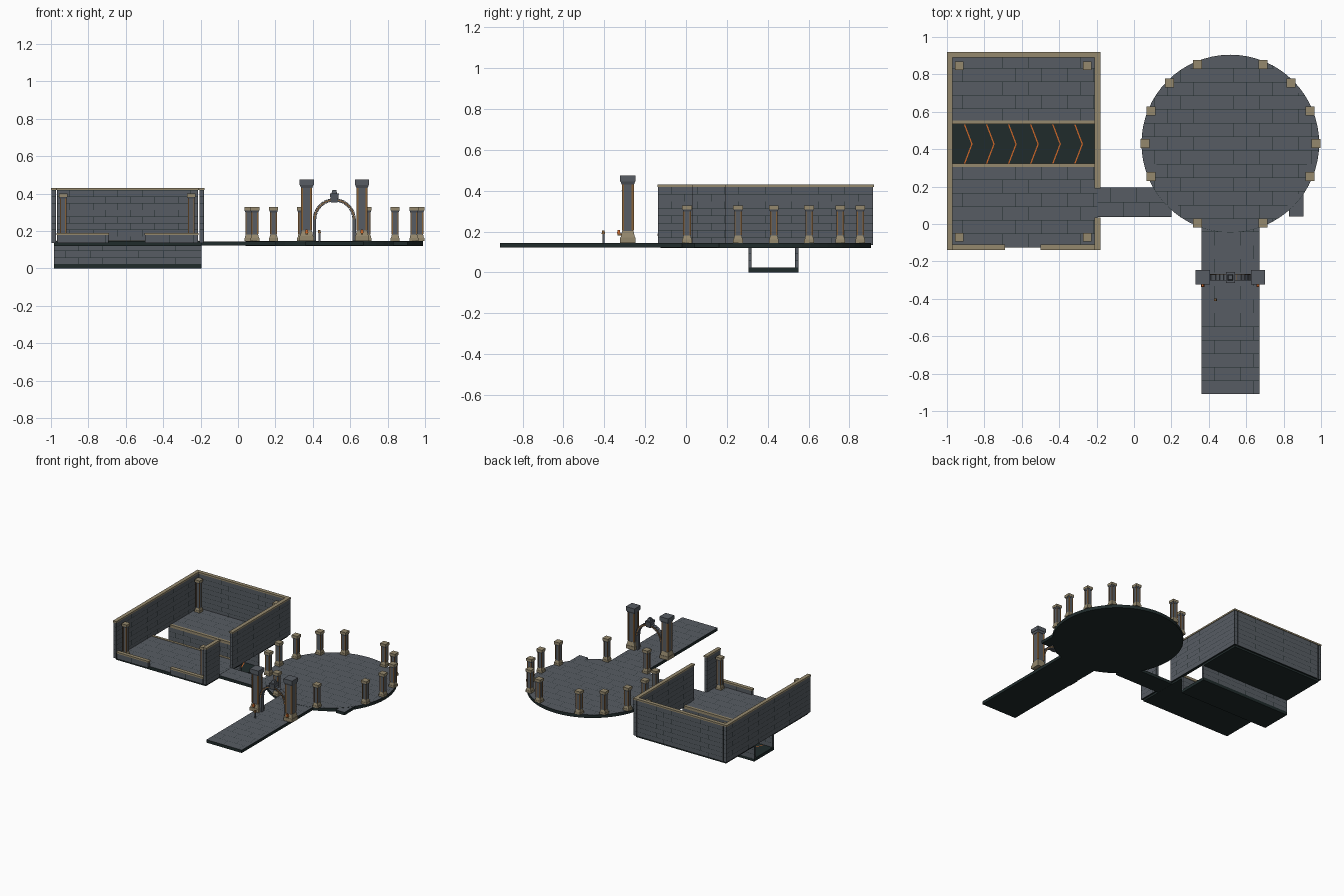
import bpy, bmesh, math
from mathutils import Vector

if "Cube" in bpy.data.objects:
    bpy.data.objects.remove(bpy.data.objects["Cube"])


def colour(name, rgb):
    m = bpy.data.materials.new(name)
    m.diffuse_color = (*rgb, 1)
    m.use_nodes = True
    m.node_tree.nodes["Principled BSDF"].inputs["Base Color"].default_value = m.diffuse_color
    return m


STONE = colour("slate stone", (0.095, 0.107, 0.125))
DARK = colour("dark mortar", (0.014, 0.024, 0.024))
TAN = colour("sandstone trim", (0.30, 0.25, 0.155))
BRONZE = colour("bronze", (0.24, 0.12, 0.04))
ORANGE = colour("ember orange", (0.6, 0.13, 0.02))


def finish(name, bm, *mats):
    me = bpy.data.meshes.new(name)
    bm.normal_update()
    bm.to_mesh(me)
    bm.free()
    for m in mats:
        me.materials.append(m)
    ob = bpy.data.objects.new(name, me)
    bpy.context.collection.objects.link(ob)
    return ob


def add_box(bm, lo, hi, top=1.0, mat=0):
    """Box between two corners; top scales its upper face."""
    lo, hi = Vector(lo), Vector(hi)
    c, s = (lo + hi) / 2, hi - lo
    for v in (new := bmesh.ops.create_cube(bm, size=1)["verts"]):
        k = top if v.co.z > 0 else 1
        v.co = Vector((c.x + v.co.x * s.x * k, c.y + v.co.y * s.y * k, c.z + v.co.z * s.z))
    for f in {f for v in new for f in v.link_faces}:
        f.material_index = mat


def box(name, lo, hi, mat):
    bm = bmesh.new()
    add_box(bm, lo, hi)
    return finish(name, bm, mat)


def cut(bm, faces, axis, at):
    no = Vector((0, 0, 0))
    no[axis] = 1
    geom = list({g for f in faces for g in (f, *f.edges, *f.verts)})
    bmesh.ops.bisect_plane(bm, geom=geom, dist=1e-5, plane_co=no * at, plane_no=no)


def lay_courses(bm, wanted, row_axis, row, col_axis, length):
    """Cut chosen faces into running-bond blocks with thin dark joints."""
    bm.normal_update()
    for f in bm.faces:
        f.material_index = 0 if wanted(f.normal) else 1
    bmesh.ops.split_edges(bm, edges=bm.edges[:])
    los = [min(v.co[a] for v in bm.verts) for a in range(3)]
    his = [max(v.co[a] for v in bm.verts) for a in range(3)]
    n = max(1, round((his[row_axis] - los[row_axis]) / row))
    h = (his[row_axis] - los[row_axis]) / n
    for i in range(1, n):
        cut(bm, [f for f in bm.faces if f.material_index == 0], row_axis, los[row_axis] + i * h)
    bmesh.ops.split_edges(bm, edges=bm.edges[:])
    for i in range(n):
        at = los[col_axis] + length * (0.5 if i % 2 else 1)
        while at < his[col_axis] - 0.01:
            cut(bm, [f for f in bm.faces if f.material_index == 0 and int(
                (f.calc_center_bounds()[row_axis] - los[row_axis]) / h) == i], col_axis, at)
            at += length
    blocks = [f for f in bm.faces if f.material_index == 0]
    rims = bmesh.ops.inset_individual(bm, faces=blocks, thickness=0.0014)["faces"]
    for f in rims:
        f.material_index = 1


def floor(name, lo, hi):
    bm = bmesh.new()
    add_box(bm, lo, hi)
    lay_courses(bm, lambda n: n.z > 0.5, 1, 0.075, 0, 0.14)
    finish(name, bm, STONE, DARK)


def wall(name, lo, hi):
    bm = bmesh.new()
    add_box(bm, lo, hi)
    along = 0 if hi[0] - lo[0] > hi[1] - lo[1] else 1
    lay_courses(bm, lambda n: abs(n.z) < 0.5, 2, 0.036, along, 0.13)
    finish(name, bm, STONE, DARK)


def trimmed_wall(name, x0, y0, x1, y1, top):
    wall(name, (x0 + .003, y0 + .003, FLOOR - .01), (x1 - .003, y1 - .003, top - .012))
    box(name + "_trim", (x0, y0, top - .012), (x1, y1, top), TAN)


FLOOR = 0.145

# Room floors either side of the sunken channel
floor("room_floor_front", (-.985, -.125, .12), (-.195, .31, FLOOR))
floor("room_floor_back", (-.985, .545, .12), (-.195, .905, FLOOR))

# Room walls: full height on three sides, low parapet in front
trimmed_wall("west_wall", -1, -.14, -.97, .92, .43)
trimmed_wall("back_wall", -.97, .89, -.21, .92, .43)
trimmed_wall("east_wall_back", -.21, .19, -.18, .92, .43)
trimmed_wall("east_wall_front", -.21, -.14, -.18, .035, .43)
trimmed_wall("parapet_left", -.97, -.14, -.69, -.11, .19)
trimmed_wall("parapet_right", -.50, -.14, -.21, -.11, .19)

# Sunken channel with arrow markings
box("channel_floor", (-.985, .305, 0), (-.195, .55, .024), DARK)
for side, y in (("front", .305), ("back", .535)):
    wall("channel_wall_" + side, (-.985, y, .02), (-.195, y + .015, .13))
    box("channel_edge_" + side, (-.97, y - .001, .128), (-.21, y + .019, FLOOR + .003), TAN)
bm = bmesh.new()
for i in range(6):
    x = -.91 + i * .118
    for y in (.322, .533):
        q = [(x, y), (x + .007, y), (x + .047, .4275), (x + .04, .4275)]
        if y > .5:
            q.reverse()
        bm.faces.new([bm.verts.new((a, b, .0255)) for a, b in q])
finish("channel_arrows", bm, ORANGE)

# Round plaza
bm = bmesh.new()
bmesh.ops.create_cone(bm, cap_ends=True, segments=64, radius1=.475, radius2=.475, depth=.025)
bmesh.ops.translate(bm, verts=bm.verts, vec=(.515, .43, FLOOR - .0125))
lay_courses(bm, lambda n: n.z > 0.5, 1, 0.075, 0, 0.14)
finish("plaza_floor", bm, STONE, DARK)

# Walkways and the tile projecting past the plaza rim
floor("room_walkway", (-.195, .038, .121), (.20, .194, FLOOR - .001))
floor("entrance_walkway", (.36, -.91, .121), (.67, .03, FLOOR - .001))
floor("rim_tile", (.83, .04, .121), (.907, .2, FLOOR - .001))


def pillar(name, x, y, h, w, cap_mat):
    """Stepped base, square shaft with bronze corners, flared cap."""
    bm = bmesh.new()

    def tier(r, z0, z1, top=1.0, mat=0):
        add_box(bm, (x - r, y - r, FLOOR + z0), (x + r, y + r, FLOOR + z1), top, mat)
    b = w / 2
    s = b * .7
    tier(b, 0, w * .35, 1, 1)
    tier(b * .92, w * .35, w * .75, .8, 1)
    tier(s, w * .75, h - w * .4)
    tier(s * 1.12, h - w * .6, h - w * .4, 1.2, 0)
    tier(b, h - w * .4, h, 1, 2)
    t = w * .07
    for sx in (-1, 1):
        for sy in (-1, 1):
            cx, cy = x + sx * (s - t / 2), y + sy * (s - t / 2)
            add_box(bm, (cx - t, cy - t, FLOOR + w * .8), (cx + t, cy + t, FLOOR + h - w * .6), 1, 3)
    finish(name, bm, STONE, TAN, cap_mat, BRONZE)


# Plaza pillars, mirrored about the plaza centre line
n = 0
for dx, y in ((.175, .853), (.325, .755), (.425, .603), (.457, .43), (.425, .255), (.175, .005)):
    for s in (-1, 1):
        n += 1
        pillar(f"plaza_pillar_{n}", .515 + s * dx, y, .183, .048, TAN)

# Room corner pillars
for i, (x, y) in enumerate(((-.935, -.07), (-.25, -.07), (-.935, .845), (-.25, .845))):
    pillar(f"room_pillar_{i + 1}", x, y, .255, .045, TAN)

# Gate posts with lamps
GX, GY = .515, -.285
for side, s in (("left", -1), ("right", 1)):
    x = GX + s * .148
    pillar("gate_post_" + side, x, GY, .33, .076, STONE)
    bm = bmesh.new()
    add_box(bm, (x - .006, GY - .05, .18), (x + .006, GY - .025, .19), 1, 1)
    add_box(bm, (x - .009, GY - .053, .19), (x + .009, GY - .036, .208), .6, 0)
    finish("gate_lamp_" + side, bm, ORANGE, BRONZE)
    box("arch_leg_" + side, (min(GX + s * .097, GX + s * .115), GY - .015, FLOOR),
        (max(GX + s * .097, GX + s * .115), GY + .015, .26), STONE)


# Gate arch of wedge blocks with a bronze band
def arc_blocks(bm, r0, r1, depth, count, gap, mat):
    for i in range(count):
        a0 = math.pi * (i + gap) / count
        a1 = math.pi * (i + 1 - gap) / count
        pts = [(r0, a0), (r1, a0), (r1, a1), (r0, a1)]
        rings = [[bm.verts.new((GX + r * math.cos(a), GY + y, .26 + r * math.sin(a))) for r, a in pts]
                 for y in (-depth, depth)]
        faces = [bm.faces.new(rings[0]), bm.faces.new(rings[1][::-1])]
        for k in range(4):
            j = (k + 1) % 4
            faces.append(bm.faces.new((rings[0][j], rings[0][k], rings[1][k], rings[1][j])))
        for f in faces:
            f.material_index = mat


bm = bmesh.new()
arc_blocks(bm, .097, .115, .016, 15, .06, 0)
arc_blocks(bm, .103, .109, .018, 30, 0, 1)
bmesh.ops.recalc_face_normals(bm, faces=bm.faces)
finish("gate_arch", bm, STONE, BRONZE)
bm = bmesh.new()
add_box(bm, (GX - .018, GY - .022, .352), (GX + .018, GY + .022, .40), 1.35, 0)
add_box(bm, (GX - .015, GY - .016, .40), (GX + .015, GY + .016, .42), .7, 0)
add_box(bm, (GX - .012, GY - .025, .37), (GX + .012, GY + .025, .392), 1, 1)
finish("keystone", bm, STONE, BRONZE)

# Small lever post in front of the gate
bm = bmesh.new()
add_box(bm, (.430, -.41, .144), (.440, -.40, .19), 1, 0)
add_box(bm, (.427, -.413, .188), (.443, -.397, .204), .8, 1)
finish("lever_post", bm, STONE, BRONZE)
